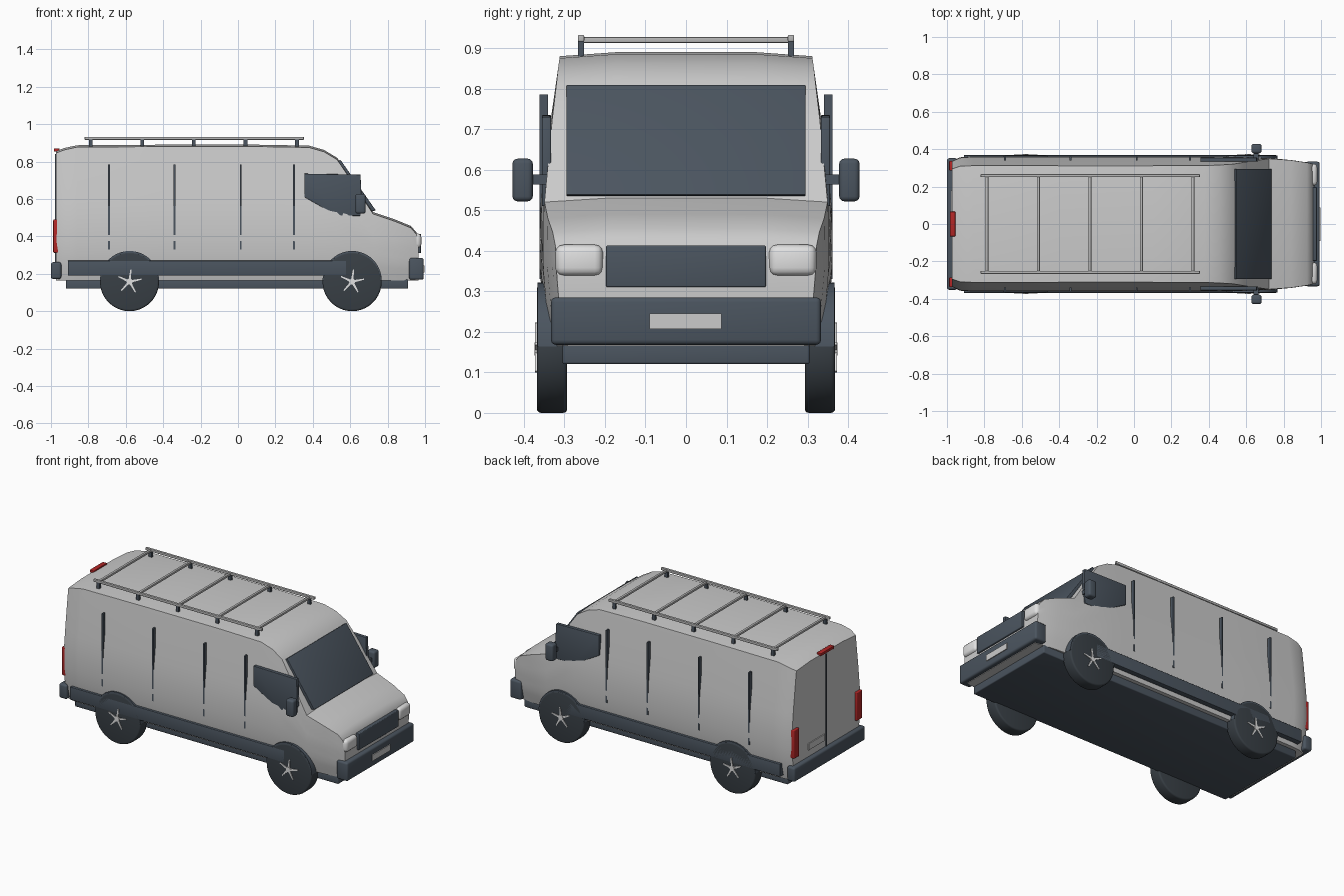
import bpy, bmesh, math
from mathutils import Matrix

if "Cube" in bpy.data.objects:
    bpy.data.objects.remove(bpy.data.objects["Cube"])


def material(name, colour, rough=0.5):
    m = bpy.data.materials.new(name)
    m.use_nodes = True
    m.diffuse_color = (*colour, 1)
    node = m.node_tree.nodes["Principled BSDF"]
    node.inputs["Base Color"].default_value = (*colour, 1)
    node.inputs["Roughness"].default_value = rough
    return m


PAINT = material("light grey paint", (0.60, 0.60, 0.60))
SLATE = material("slate trim", (0.07, 0.09, 0.115))
TYRE = material("dark rubber", (0.04, 0.05, 0.06))
METAL = material("rack metal", (0.48, 0.48, 0.48))
LAMP = material("clear lamp", (0.75, 0.75, 0.75))
RED = material("red lamp", (0.45, 0.02, 0.02))


def finish(name, bm, mat, bevel=0):
    bmesh.ops.recalc_face_normals(bm, faces=bm.faces)
    if bevel:
        sharp = [e for e in bm.edges if e.calc_face_angle(0) > 0.6]
        bmesh.ops.bevel(bm, geom=sharp, offset=bevel, segments=3, profile=0.5, affect='EDGES')
    mesh = bpy.data.meshes.new(name)
    bm.to_mesh(mesh)
    bm.free()
    mesh.materials.append(mat)
    obj = bpy.data.objects.new(name, mesh)
    bpy.context.collection.objects.link(obj)
    bpy.ops.object.select_all(action='DESELECT')
    obj.select_set(True)
    bpy.context.view_layer.objects.active = obj
    bpy.ops.object.shade_smooth_by_angle(angle=math.radians(35))
    return obj


def prism(name, outline, y0, y1, mat, bevel=0):
    """Side outline in x and z, extruded across y."""
    bm = bmesh.new()
    a = [bm.verts.new((x, y0, z)) for x, z in outline]
    b = [bm.verts.new((x, y1, z)) for x, z in outline]
    bm.faces.new(a)
    bm.faces.new(b)
    for i in range(len(a)):
        j = (i + 1) % len(a)
        bm.faces.new((a[i], a[j], b[j], b[i]))
    return finish(name, bm, mat, bevel)


def box(name, x, y, z, mat, bevel=0):
    return prism(name, [(x[0], z[0]), (x[1], z[0]), (x[1], z[1]), (x[0], z[1])], *y, mat, bevel)


def cylinder(name, x, z, y0, y1, radius, mat, bevel=0):
    bm = bmesh.new()
    spin = Matrix.Translation((x, (y0 + y1) / 2, z)) @ Matrix.Rotation(math.pi / 2, 4, 'X')
    bmesh.ops.create_cone(bm, cap_ends=True, segments=40, radius1=radius, radius2=radius,
                          depth=abs(y1 - y0), matrix=spin)
    return finish(name, bm, mat, bevel)


# Body shell: sections along x, with a shared curve for the side walls
WALL = [(0.165, 0.33), (0.25, 0.352), (0.36, 0.362), (0.50, 0.3605), (0.62, 0.347),
        (0.75, 0.33), (0.89, 0.31)]
STATIONS = [(-0.973, 0.855, 0.93), (-0.93, 0.872, 0.985), (-0.86, 0.887, 1), (-0.4, 0.89, 1),
            (0.1, 0.89, 1), (0.38, 0.885, 1), (0.46, 0.862, 1), (0.53, 0.82, 0.995),
            (0.588, 0.735, 0.99), (0.722, 0.53, 0.975), (0.84, 0.49, 0.945),
            (0.925, 0.455, 0.91), (0.955, 0.42, 0.89), (0.965, 0.36, 0.885)]


def wall_width(z):
    for (z0, w0), (z1, w1) in zip(WALL, WALL[1:]):
        if z <= z1:
            return w0 + (w1 - w0) * (z - z0) / (z1 - z0)
    return WALL[-1][1]


bm = bmesh.new()
rings = []
for x, top, scale in STATIONS:
    half = []
    for i in range(11):
        z = 0.165 + (top - 0.175) * i / 10
        half.append((wall_width(z) * scale, z))
    half.append((half[-1][0] * 0.55, top))
    ring = half + [(-y, z) for y, z in reversed(half)]
    rings.append([bm.verts.new((x, y, z)) for y, z in ring])
for a, b in zip(rings, rings[1:]):
    for i in range(len(a)):
        j = (i + 1) % len(a)
        bm.faces.new((a[i], a[j], b[j], b[i]))
bm.faces.new(rings[0])
bm.faces.new(rings[-1])
finish("body_shell", bm, PAINT)

# Underside, bumpers and front details
box("underbody", (-0.92, 0.91), (-0.305, 0.305), (0.12, 0.172), SLATE, 0.006)
box("front_bumper", (0.915, 0.993), (-0.333, 0.333), (0.168, 0.285), SLATE, 0.012)
box("rear_bumper", (-1.0, -0.945), (-0.352, 0.352), (0.172, 0.262), SLATE, 0.012)
box("grille", (0.93, 0.978), (-0.197, 0.197), (0.31, 0.413), SLATE, 0.004)
box("front_plate", (0.99, 0.998), (-0.09, 0.087), (0.207, 0.245), PAINT)
prism("windscreen", [(0.547, 0.81), (0.737, 0.538), (0.715, 0.535), (0.53, 0.797)],
      -0.295, 0.295, SLATE, 0.003)

# Rear door details
box("rear_door_seam", (-0.978, -0.96), (-0.004, 0.004), (0.26, 0.84), SLATE)
box("rear_plate", (-0.979, -0.965), (0.02, 0.18), (0.305, 0.345), PAINT)
box("high_brake_lamp", (-0.985, -0.955), (-0.066, 0.066), (0.853, 0.87), RED, 0.003)

# Parts on both sides
for side, s in (("left", 1), ("right", -1)):
    box(side + "_headlight", (0.905, 0.98), (s * 0.205, s * 0.322), (0.338, 0.415), LAMP, 0.02)
    box(side + "_tail_lamp", (-0.988, -0.955), (s * 0.285, s * 0.338), (0.312, 0.49), RED, 0.005)
    box(side + "_sill", (-0.91, 0.58), (s * 0.33, s * 0.368), (0.19, 0.27), SLATE, 0.003)
    prism(side + "_door_window", [(0.355, 0.61), (0.53, 0.51), (0.655, 0.51), (0.66, 0.62),
                                  (0.655, 0.73), (0.355, 0.735)],
          s * 0.333, s * 0.355, SLATE, 0.003)
    box(side + "_mirror_arm", (0.64, 0.665), (s * 0.34, s * 0.39), (0.563, 0.588), SLATE)
    box(side + "_mirror", (0.628, 0.682), (s * 0.378, s * 0.428), (0.522, 0.627), SLATE, 0.012)

    # Door and panel seams
    for i, x in enumerate((-0.69, -0.34, 0.015, 0.30)):
        box(f"{side}_panel_seam_{i}", (x - 0.005, x + 0.005), (s * 0.34, s * 0.3615),
            (0.33, 0.785), SLATE)

    # Wheels with arch liners and five-spoke hubs
    for end, x in (("front", 0.61), ("rear", -0.58)):
        name = f"{side}_{end}"
        arch = [(x + 0.158 * math.cos(math.pi * i / 20), 0.164 + 0.158 * math.sin(math.pi * i / 20))
                for i in range(21)]
        prism(name + "_arch", arch, s * 0.32, s * 0.366, SLATE)
        cylinder(name + "_tyre", x, 0.158, s * 0.293, s * 0.368, 0.158, TYRE, 0.01)
        cylinder(name + "_hub", x, 0.158, s * 0.36, s * 0.374, 0.016, LAMP)
        for k in range(5):
            a = 2 * math.pi * k / 5 + 0.2
            c, d = math.cos(a), math.sin(a)
            spoke = [(x + r * c - w * d, 0.158 + r * d + w * c)
                     for r, w in ((0, -0.007), (0.065, -0.003), (0.065, 0.003), (0, 0.007))]
            prism(f"{name}_spoke_{k}", spoke, s * 0.36, s * 0.372, LAMP)

    # Roof rack rails and posts
    box(side + "_rack_rail", (-0.82, 0.352), (s * 0.251, s * 0.267), (0.916, 0.932), METAL, 0.003)
    for i in range(5):
        x = -0.787 + 0.2755 * i
        box(f"{side}_rack_post_{i}", (x - 0.01, x + 0.01), (s * 0.252, s * 0.266),
            (0.87, 0.917), SLATE)

# Roof rack crossbars
for i in range(5):
    x = -0.787 + 0.2755 * i
    box(f"rack_crossbar_{i}", (x - 0.008, x + 0.008), (-0.255, 0.255), (0.913, 0.927), METAL, 0.003)
